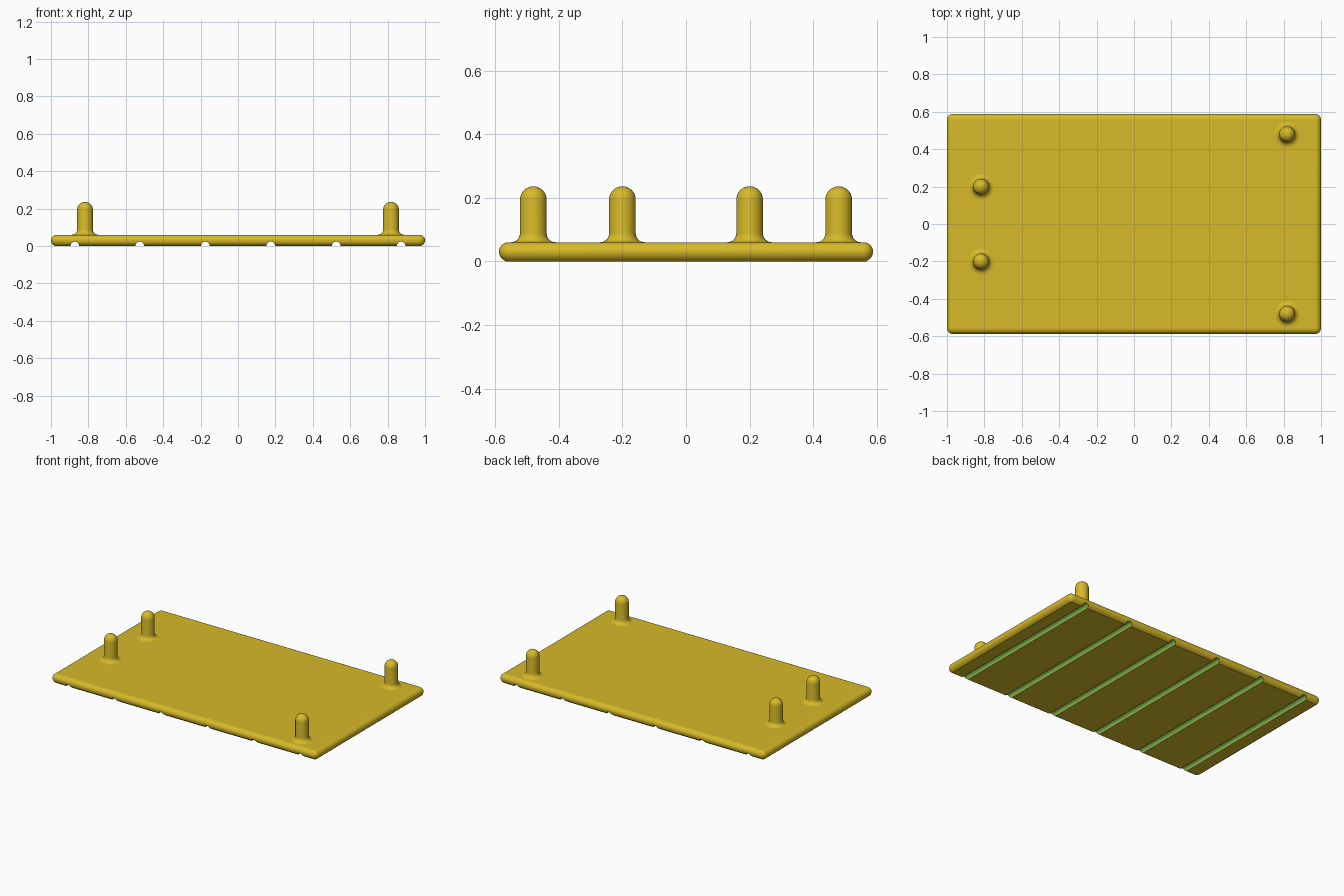
import bpy, bmesh, math

if "Cube" in bpy.data.objects:
    bpy.data.objects.remove(bpy.data.objects["Cube"])

HALF_X, HALF_Y, THICK = 1.0, 0.588, 0.06
EDGE = 0.03
GROOVES = [-0.872, -0.525, -0.175, 0.175, 0.525, 0.872]
GROOVE_R = 0.023
PEGS = [(-0.818, 0.2), (-0.818, -0.2), (0.818, 0.48), (0.818, -0.48)]


def material(name, color):
    m = bpy.data.materials.new(name)
    m.diffuse_color = (*color, 1)
    m.use_nodes = True
    m.node_tree.nodes["Principled BSDF"].inputs["Base Color"].default_value = m.diffuse_color
    return m


def loft(name, rings):
    """Skin a stack of closed rings and cap both ends."""
    bm = bmesh.new()
    loops = [[bm.verts.new(p) for p in ring] for ring in rings]
    n = len(loops[0])
    for a, b in zip(loops, loops[1:]):
        for i in range(n):
            j = (i + 1) % n
            bm.faces.new((a[i], a[j], b[j], b[i]))
    bm.faces.new(loops[0][::-1])
    bm.faces.new(loops[-1])
    bmesh.ops.recalc_face_normals(bm, faces=bm.faces)
    mesh = bpy.data.meshes.new(name)
    bm.to_mesh(mesh)
    bm.free()
    obj = bpy.data.objects.new(name, mesh)
    bpy.context.collection.objects.link(obj)
    return obj


def smooth(obj):
    bpy.ops.object.select_all(action='DESELECT')
    obj.select_set(True)
    bpy.context.view_layer.objects.active = obj
    bpy.ops.object.shade_smooth_by_angle(angle=math.radians(35))


def circle(x, y, z, r, n=32):
    return [(x + r * math.cos(2 * math.pi * i / n),
             y + r * math.sin(2 * math.pi * i / n), z) for i in range(n)]


def rounded_rect(inset, z, seg=6):
    r = EDGE + 0.002 - inset
    cx, cy = HALF_X - inset - r, HALF_Y - inset - r
    ring = []
    for k, (sx, sy) in enumerate([(1, 1), (-1, 1), (-1, -1), (1, -1)]):
        for i in range(seg + 1):
            a = math.pi / 2 * (k + i / seg)
            ring.append((sx * cx + r * math.cos(a), sy * cy + r * math.sin(a), z))
    return ring


yellow = material("mustard yellow", (0.68, 0.49, 0.021))
green = material("leaf green", (0.31, 0.56, 0.09))

# Slab: half-round edge above, flattened edge below
profile = [(0.021, 0.0), (0.0088, 0.0088), (0.0023, 0.0185)]
for i in range(9):
    a = math.pi / 2 * i / 8
    profile.append((EDGE * (1 - math.cos(a)), THICK - EDGE + EDGE * math.sin(a)))
slab = loft("slab", [rounded_rect(d, z) for d, z in profile])
slab.data.materials.append(yellow)
slab.data.materials.append(green)

# Round grooves across the underside
for gx in GROOVES:
    rings = []
    for y in (-0.7, 0.7):
        rings.append([(gx + px, y, pz) for px, pz, _ in circle(0, 0, 0, GROOVE_R, 24)])
    cutter = loft("groove_cutter", rings)
    cutter.hide_render = True
    mod = slab.modifiers.new("groove", 'BOOLEAN')
    mod.operation = 'DIFFERENCE'
    mod.solver = 'EXACT'
    mod.object = cutter
    bpy.context.view_layer.objects.active = slab
    bpy.ops.object.modifier_apply(modifier=mod.name)
    bpy.data.objects.remove(cutter)

# Groove walls are green
for f in slab.data.polygons:
    c = f.center
    in_groove = any(abs(c.x - gx) < GROOVE_R for gx in GROOVES)
    if in_groove and 0.0005 < c.z < 0.026 and abs(f.normal.y) < 0.01:
        f.material_index = 1
    else:
        f.material_index = 0
smooth(slab)
# Keep the broad top and underside flat
for f in slab.data.polygons:
    if abs(f.normal.z) > 0.999 and f.material_index == 0:
        f.use_smooth = False

# Pegs: flared foot, straight shaft, domed tip
R, TOP, FLARE = 0.042, 0.236, 0.028
for x, y in PEGS:
    pts = [(R + FLARE, THICK - 0.005)]
    for i in range(7):
        a = math.pi / 2 * i / 6
        pts.append((R + FLARE * (1 - math.sin(a)), THICK + FLARE * (1 - math.cos(a))))
    for i in range(8):
        a = math.pi / 2 * i / 8
        pts.append((R * math.cos(a), TOP - R + R * math.sin(a)))
    pts.append((0.001, TOP))
    peg = loft("peg", [circle(x, y, z, r) for r, z in pts])
    peg.data.materials.append(yellow)
    smooth(peg)
